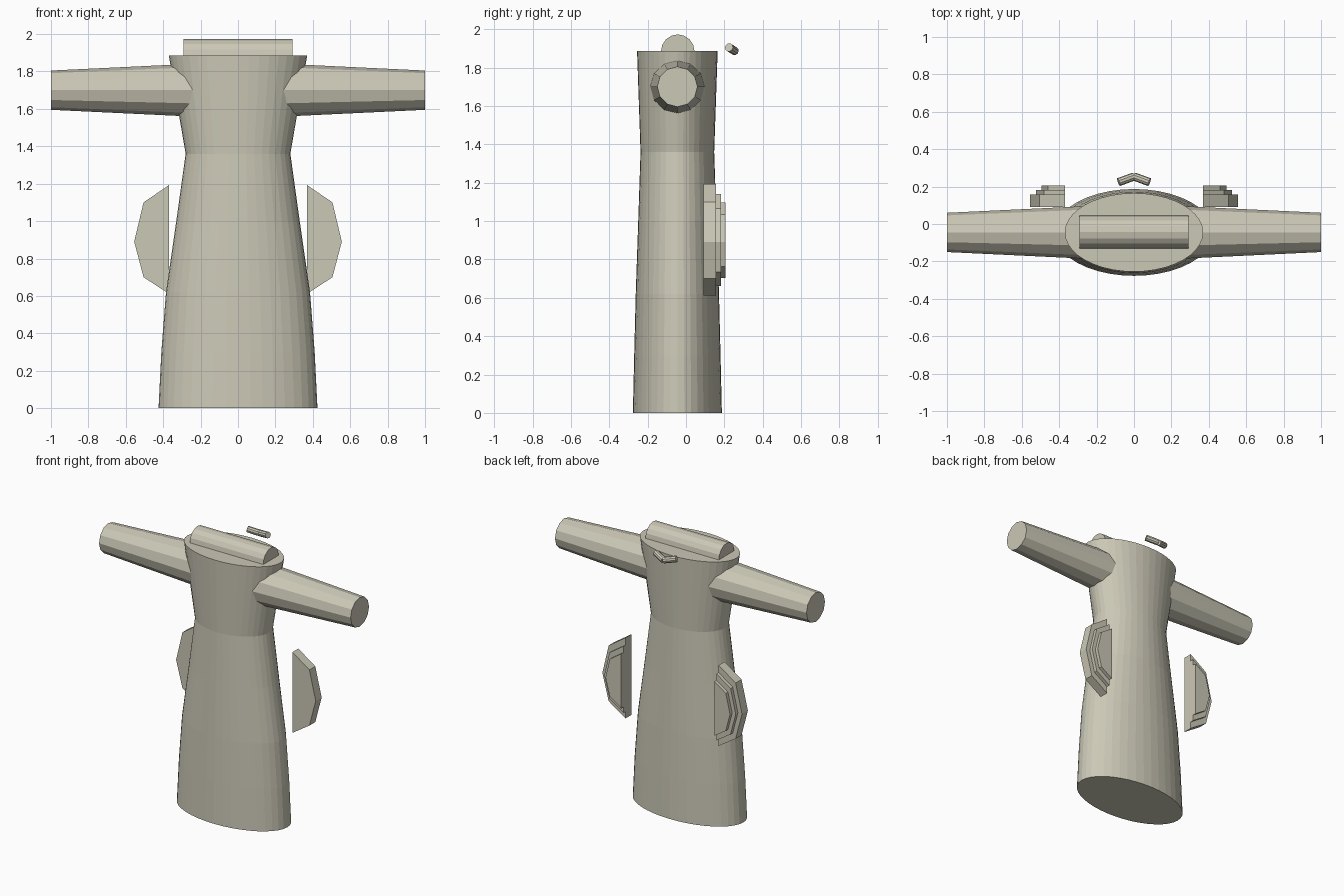
import bpy, bmesh, math
from mathutils import Vector

if "Cube" in bpy.data.objects:
    bpy.data.objects.remove(bpy.data.objects["Cube"])

stone = bpy.data.materials.new("warm beige")
stone.diffuse_color = (0.60, 0.58, 0.47, 1)
stone.use_nodes = True
stone.node_tree.nodes["Principled BSDF"].inputs["Base Color"].default_value = stone.diffuse_color
YC = -0.045  # depth of the main axis


def make(name, bm):
    bmesh.ops.recalc_face_normals(bm, faces=bm.faces)
    me = bpy.data.meshes.new(name)
    bm.to_mesh(me)
    bm.free()
    me.materials.append(stone)
    ob = bpy.data.objects.new(name, me)
    bpy.context.collection.objects.link(ob)
    return ob


def loft(name, rings):
    bm = bmesh.new()
    loops = [[bm.verts.new(p) for p in r] for r in rings]
    n = len(loops[0])
    for a, b in zip(loops, loops[1:]):
        for i in range(n):
            j = (i + 1) % n
            bm.faces.new((a[i], a[j], b[j], b[i]))
    bm.faces.new(loops[0][::-1])
    bm.faces.new(loops[-1])
    return make(name, bm)


def rod(name, a, b, ra, rb, n):
    a, b = Vector(a), Vector(b)
    d = (b - a).normalized()
    u = d.cross(Vector((0, 0, 1))).normalized()
    v = u.cross(d)
    rings = []
    for c, r in ((a, ra), (b, rb)):
        rings.append([c + r * (u * math.cos(t) + v * math.sin(t))
                      for t in (2 * math.pi * i / n for i in range(n))])
    return loft(name, rings)


# Oval body: height, half width, half depth
N = 40
sections = [(0, 0.425, 0.232), (0.3, 0.41, 0.225), (0.62, 0.385, 0.217),
            (1.0, 0.33, 0.204), (1.36, 0.28, 0.192), (1.885, 0.37, 0.21)]
loft("body", [[(w * math.cos(2 * math.pi * i / N),
                YC + d * math.sin(2 * math.pi * i / N), z) for i in range(N)]
              for z, w, d in sections])

# Roller set into the top
rod("top_roller", (-0.292, YC + 0.002, 1.885), (0.292, YC + 0.002, 1.885), 0.0875, 0.0875, 16)

outline = [(0, 0.297), (0.135, 0.205), (0.185, -0.005), (0.135, -0.195), (0, -0.283)]
layers = [(1.0, 0.09, 0.157), (0.825, 0.157, 0.182), (0.675, 0.182, 0.207)]
for s, side in ((-1, "left"), (1, "right")):
    # Tapered arm
    rod(side + "_arm", (s * 0.12, YC, 1.70), (s, YC, 1.70), 0.147, 0.105, 12)
    # Half of the bent rod behind the top
    rod(side + "_back_rod", (s * 0.082, 0.224, 1.905), (0, 0.254, 1.886), 0.022, 0.022, 10)
    # Stepped side plate, three shrinking layers
    for k, (f, y0, y1) in enumerate(layers):
        loft(f"{side}_plate_{k + 1}",
             [[(s * (0.37 + f * x), y, 0.895 + f * z) for x, z in outline] for y in (y0, y1)])
